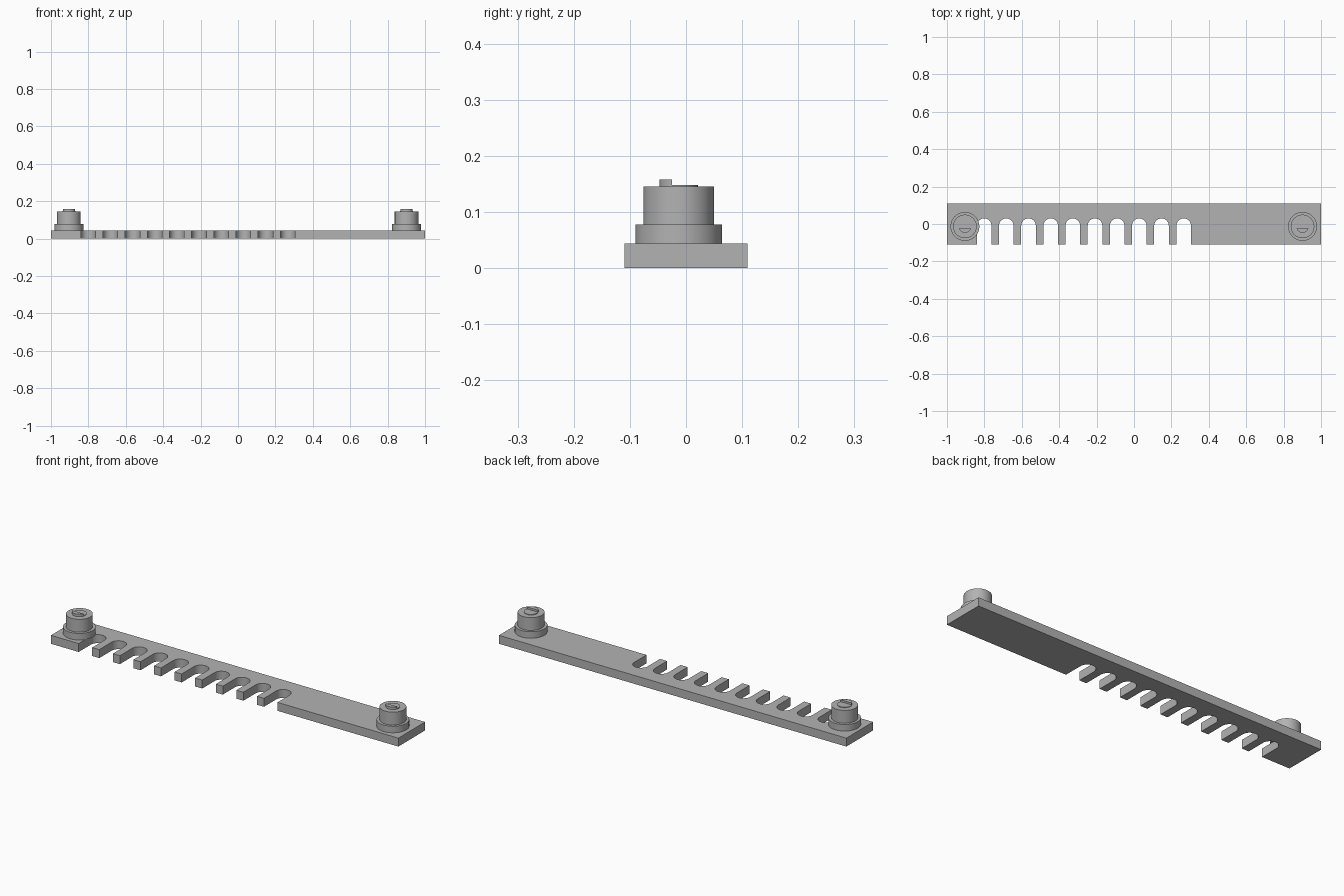
import bpy, bmesh, math

cube = bpy.data.objects.get("Cube")
if cube:
    bpy.data.objects.remove(cube, do_unlink=True)

grey = bpy.data.materials.new("plain grey")
grey.use_nodes = True
colour = (0.45, 0.45, 0.45, 1)
grey.diffuse_color = colour
grey.node_tree.nodes["Principled BSDF"].inputs["Base Color"].default_value = colour


def prism(name, outline, z0, z1):
    """Extrude a flat outline from z0 up to z1."""
    bm = bmesh.new()
    base = bm.faces.new([bm.verts.new((x, y, z0)) for x, y in outline])
    top = bmesh.ops.extrude_face_region(bm, geom=[base])["geom"]
    verts = [v for v in top if isinstance(v, bmesh.types.BMVert)]
    bmesh.ops.translate(bm, verts=verts, vec=(0, 0, z1 - z0))
    bmesh.ops.recalc_face_normals(bm, faces=bm.faces)
    mesh = bpy.data.meshes.new(name)
    bm.to_mesh(mesh)
    bm.free()
    mesh.materials.append(grey)
    obj = bpy.data.objects.new(name, mesh)
    bpy.context.collection.objects.link(obj)
    bpy.ops.object.select_all(action="DESELECT")
    obj.select_set(True)
    bpy.context.view_layer.objects.active = obj
    bpy.ops.object.shade_smooth_by_angle(angle=math.radians(30))
    return obj


def arc(cx, cy, r, start, end, steps):
    angles = [math.radians(start + (end - start) * i / steps) for i in range(steps + 1)]
    return [(cx + r * math.cos(a), cy + r * math.sin(a)) for a in angles]


def circle(cx, cy, r, steps=64):
    return arc(cx, cy, r, 0, 360, steps)[:-1]


# Plate with a row of round-ended slots open to the front edge
half_depth, plate_top = 0.11, 0.044
slot_r, slot_y, first_slot, pitch = 0.039, -0.009, -0.801, 0.1185
outline = [(-1, half_depth), (-1, -half_depth)]
for i in range(10):
    cx = first_slot + i * pitch
    outline.append((cx - slot_r, -half_depth))
    outline += arc(cx, slot_y, slot_r, 180, 0, 16)
    outline.append((cx + slot_r, -half_depth))
outline += [(1, -half_depth), (1, half_depth)]
prism("slotted_plate", outline, 0, plate_top)

# Stepped knob at each end, with a shaft tip cut flat towards the back
knob_y = -0.013
shaft_r, flat_offset = 0.034, 0.012
for side, x in (("left", 0.901), ("right", -0.904)):
    prism(side + "_knob_flange", circle(x, knob_y, 0.077), plate_top, 0.078)
    prism(side + "_knob_cap", circle(x, knob_y, 0.063), 0.078, 0.145)
    prism(side + "_shaft_base", circle(x, knob_y, shaft_r), 0.145, 0.148)
    a = math.degrees(math.asin(flat_offset / shaft_r))
    prism(side + "_shaft_tip", arc(x, knob_y, shaft_r, 180 + a, 360 - a, 24), 0.148, 0.158)
